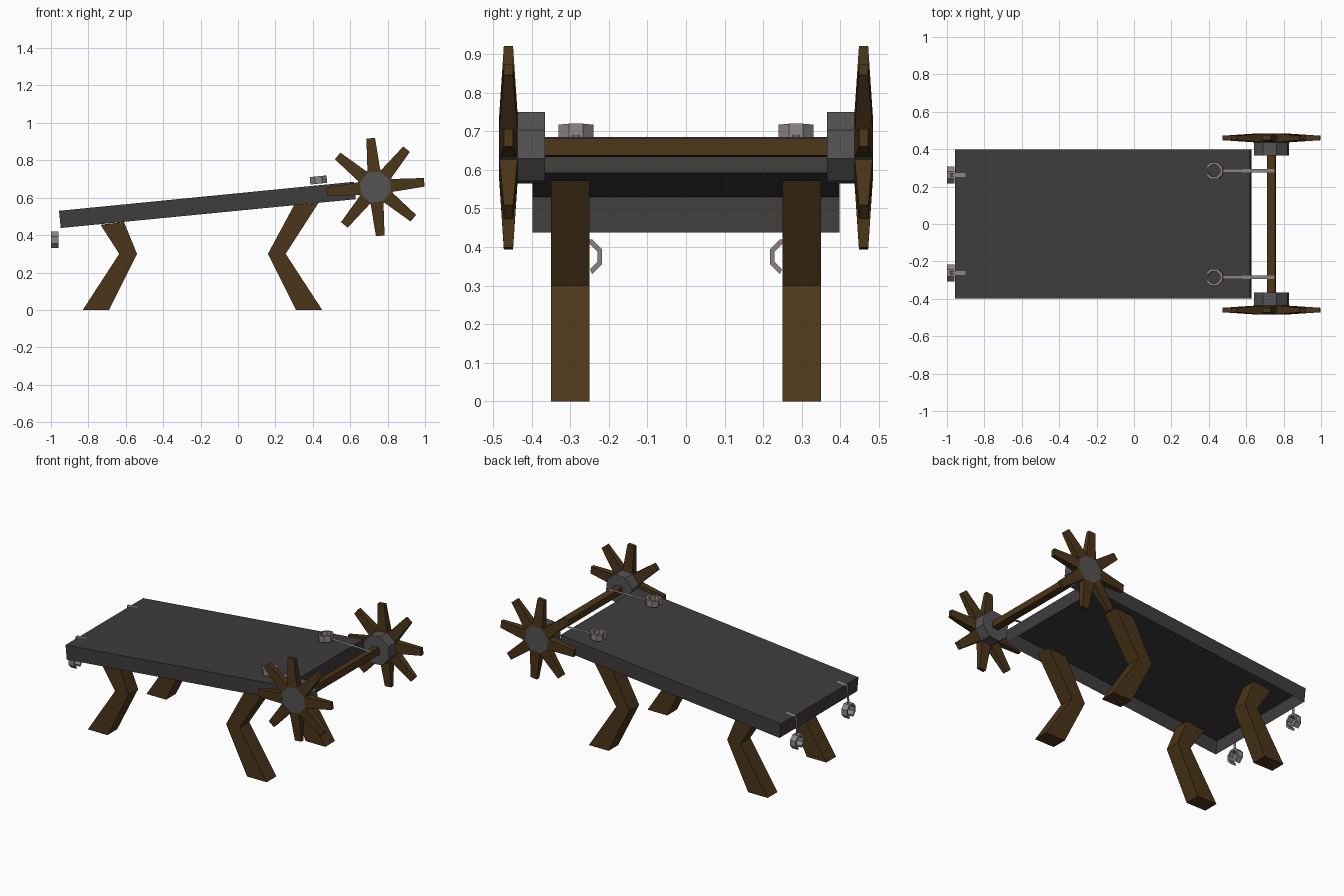
import bpy, bmesh, math
from mathutils import Matrix, Vector

if "Cube" in bpy.data.objects:
    bpy.data.objects.remove(bpy.data.objects["Cube"])

TILT = math.radians(5.6)


def mat(name, col):
    m = bpy.data.materials.new(name)
    m.diffuse_color = (*col, 1)
    m.use_nodes = True
    m.node_tree.nodes["Principled BSDF"].inputs["Base Color"].default_value = m.diffuse_color
    return m


WOOD = mat("dark_wood", (0.07, 0.036, 0.01))
BOARD = mat("board", (0.05, 0.045, 0.045))
IRON = mat("iron", (0.09, 0.086, 0.086))
STEEL = mat("steel", (0.26, 0.23, 0.23))


def finish(name, bm, material, solid=True):
    if solid:
        bmesh.ops.recalc_face_normals(bm, faces=bm.faces)
    me = bpy.data.meshes.new(name)
    bm.to_mesh(me)
    bm.free()
    me.materials.append(material)
    ob = bpy.data.objects.new(name, me)
    bpy.context.collection.objects.link(ob)
    return ob


def loft(bm, rings, caps=True):
    """Skin closed rings of equal length, capping the ends."""
    vs = [[bm.verts.new(p) for p in r] for r in rings]
    n = len(vs[0])
    for a, b in zip(vs, vs[1:]):
        for i in range(n):
            j = (i + 1) % n
            bm.faces.new((a[i], a[j], b[j], b[i]))
    if caps:
        bm.faces.new(vs[0][::-1])
        bm.faces.new(vs[-1])


def strip(name, pts, y, w=0.02):
    """Flat chain ribbon along (x, z) points."""
    bm = bmesh.new()
    rows = [[bm.verts.new((x, y + s * w / 2, z)) for s in (-1, 1)] for x, z in pts]
    for a, b in zip(rows, rows[1:]):
        bm.faces.new((a[0], b[0], b[1], a[1]))
    finish(name, bm, STEEL, False)


def shackle(name, matrix):
    """Octagonal cuff with one side open towards local -Y; axis is local Z."""
    bm = bmesh.new()
    rings = []
    for i in range(8):
        a = math.radians(-67.5 + 45 * i)
        c, s = math.cos(a), math.sin(a)
        rings.append([(r * c, r * s, z) for r, z in
                      ((0.035, -0.02), (0.0487, -0.02), (0.0487, 0.02), (0.035, 0.02))])
    loft(bm, rings)
    bm.transform(matrix)
    finish(name, bm, STEEL)


# Tilted table top: a sheet with a skirt, open underneath
bm = bmesh.new()
outline = [(-0.948, 0.438), (-0.957, 0.53), (0.62, 0.685), (0.629, 0.592)]
f, b = [[bm.verts.new((x, y, z)) for x, z in outline] for y in (-0.397, 0.397)]
bm.faces.new((f[0], f[3], f[2], f[1]))
bm.faces.new(b)
for i in range(3):
    bm.faces.new((f[i], f[i + 1], b[i + 1], b[i]))
finish("table_top", bm, BOARD, False)

# Bent legs
profiles = {
    "foot_end_leg": [(-0.83, 0), (-0.69, 0), (-0.54, 0.30), (-0.61, 0.471), (-0.735, 0.455), (-0.635, 0.30)],
    "wheel_end_leg": [(0.31, 0), (0.45, 0), (0.255, 0.30), (0.43, 0.572), (0.30, 0.56), (0.16, 0.30)],
}
for name, prof in profiles.items():
    for side, s in (("front", -1), ("back", 1)):
        bm = bmesh.new()
        loft(bm, [[(x, s * y, z) for x, z in prof] for y in (0.25, 0.35)])
        finish(f"{side}_{name}", bm, WOOD)

# Axle between the wheels
C = Vector((0.735, 0, 0.657))
wheel_rot = Matrix.Translation(C) @ Matrix.Rotation(-TILT, 4, 'Y')
bm = bmesh.new()
h = 0.022
loft(bm, [[(-h, y, -h), (h, y, -h), (h, y, h), (-h, y, h)] for y in (-0.38, 0.38)])
bm.transform(wheel_rot)
finish("axle", bm, WOOD)

for side, s in (("front", -1), ("back", 1)):
    # Octagonal hub
    bm = bmesh.new()
    loft(bm, [[(0.097 * math.cos(math.radians(22.5 + 45 * i)), s * y,
                0.097 * math.sin(math.radians(22.5 + 45 * i))) for i in range(8)]
              for y in (0.365, 0.483)])
    bm.transform(wheel_rot)
    finish(f"{side}_hub", bm, IRON)

    # Eight tapered handles
    bm = bmesh.new()
    for i in range(8):
        part = bmesh.new()
        loft(part, [[(r, s * 0.46 - t, -w), (r, s * 0.46 + t, -w),
                     (r, s * 0.46 + t, w), (r, s * 0.46 - t, w)]
                    for r, t, w in ((0.08, 0.024, 0.035), (0.262, 0.012, 0.023))])
        part.transform(wheel_rot @ Matrix.Rotation(i * math.pi / 4, 4, 'Y'))
        tmp = bpy.data.meshes.new("tmp")
        part.to_mesh(tmp)
        part.free()
        bm.from_mesh(tmp)
        bpy.data.meshes.remove(tmp)
    finish(f"{side}_wheel_handles", bm, WOOD)

    # Cuff lying on the table, opening away from the wheel
    lie = (Matrix.Translation((0.43, s * 0.285, 0.695)) @ Matrix.Rotation(-TILT, 4, 'Y')
           @ Matrix.Rotation(-math.pi / 2, 4, 'Z'))
    shackle(f"{side}_wrist_cuff", lie)
    strip(f"{side}_wrist_chain", [(0.475, 0.692), (0.62, 0.688), (0.75, 0.684)], s * 0.285)

    # Cuff hanging off the foot end, opening downwards
    hang = Matrix(((0, 0, 1, -0.98), (1, 0, 0, s * 0.262), (0, 1, 0, 0.375), (0, 0, 0, 1)))
    shackle(f"{side}_ankle_cuff", hang)
    strip(f"{side}_ankle_chain", [(-0.90, 0.539), (-0.972, 0.532), (-0.98, 0.418)], s * 0.262)
